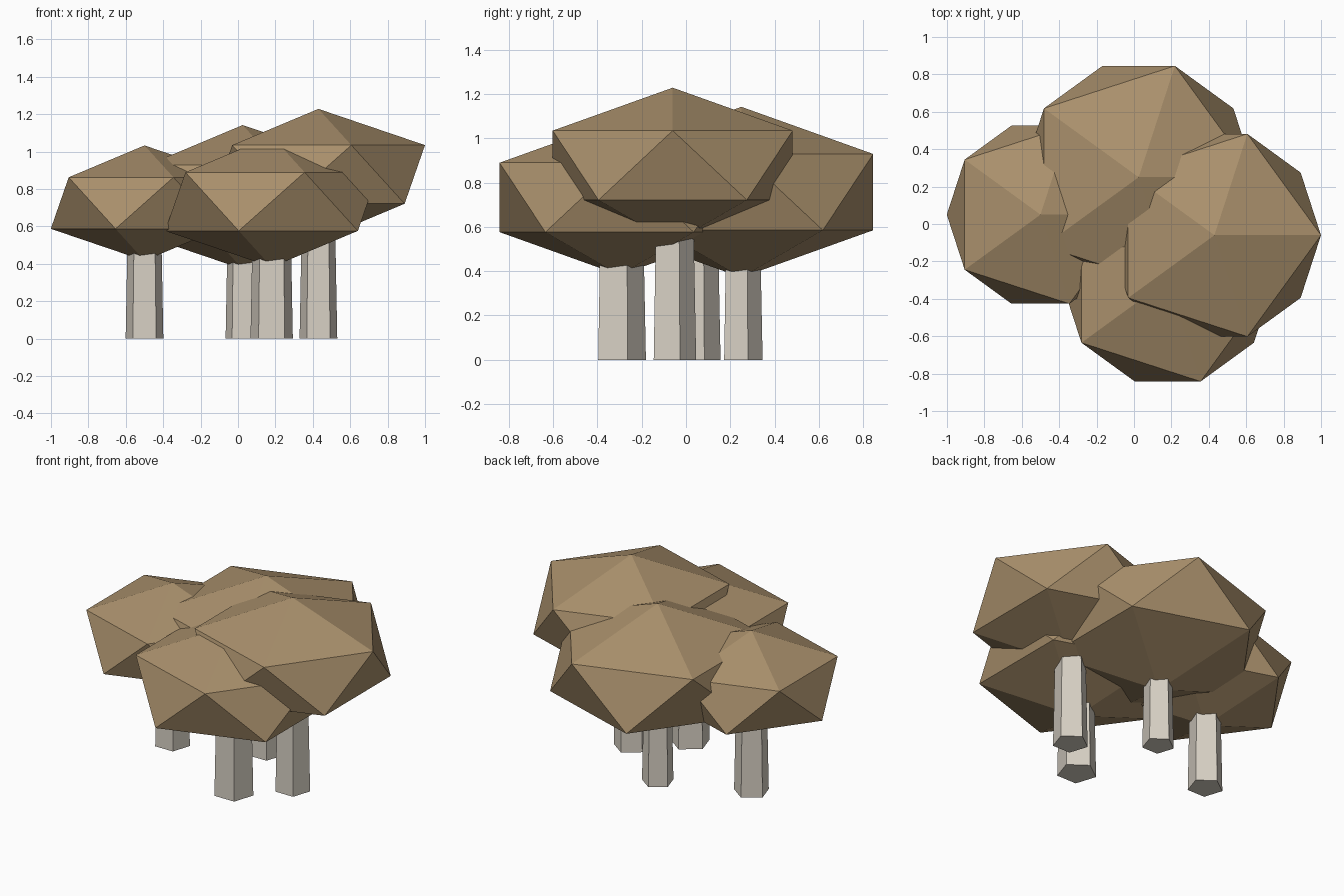
import bpy

if "Cube" in bpy.data.objects:
    bpy.data.objects.remove(bpy.data.objects["Cube"])


def material(name, color):
    m = bpy.data.materials.new(name)
    m.diffuse_color = color
    m.use_nodes = True
    m.node_tree.nodes["Principled BSDF"].inputs["Base Color"].default_value = m.diffuse_color
    return m


LEAF = material("leaf_brown", (0.40, 0.28, 0.15, 1))
BARK = material("pale_bark", (0.68, 0.63, 0.55, 1))


def tree(name, x, y, z, radius, trunk_radius):
    # Flattened icosahedron canopy
    bpy.ops.mesh.primitive_ico_sphere_add(subdivisions=1, radius=1, location=(x, y, z))
    canopy = bpy.context.object
    canopy.name = name + "_canopy"
    canopy.scale = (radius, radius, radius * 0.55)
    canopy.data.materials.append(LEAF)

    # Slightly tapered five-sided trunk reaching into the canopy
    height = z - 0.08
    bpy.ops.mesh.primitive_cone_add(vertices=5, radius1=trunk_radius,
                                    radius2=trunk_radius - 0.02 * height,
                                    depth=height, location=(x, y, height / 2))
    trunk = bpy.context.object
    trunk.name = name + "_trunk"
    trunk.data.materials.append(BARK)


# name, centre x, y, canopy centre z, canopy radius, trunk radius
for spec in (
    ("left_tree", -0.50, 0.05, 0.725, 0.56, 0.106),
    ("right_tree", 0.43, -0.06, 0.878, 0.637, 0.106),
    ("front_tree", 0.18, -0.30, 0.733, 0.637, 0.119),
    ("back_tree", 0.025, 0.25, 0.757, 0.70, 0.096),
):
    tree(*spec)
